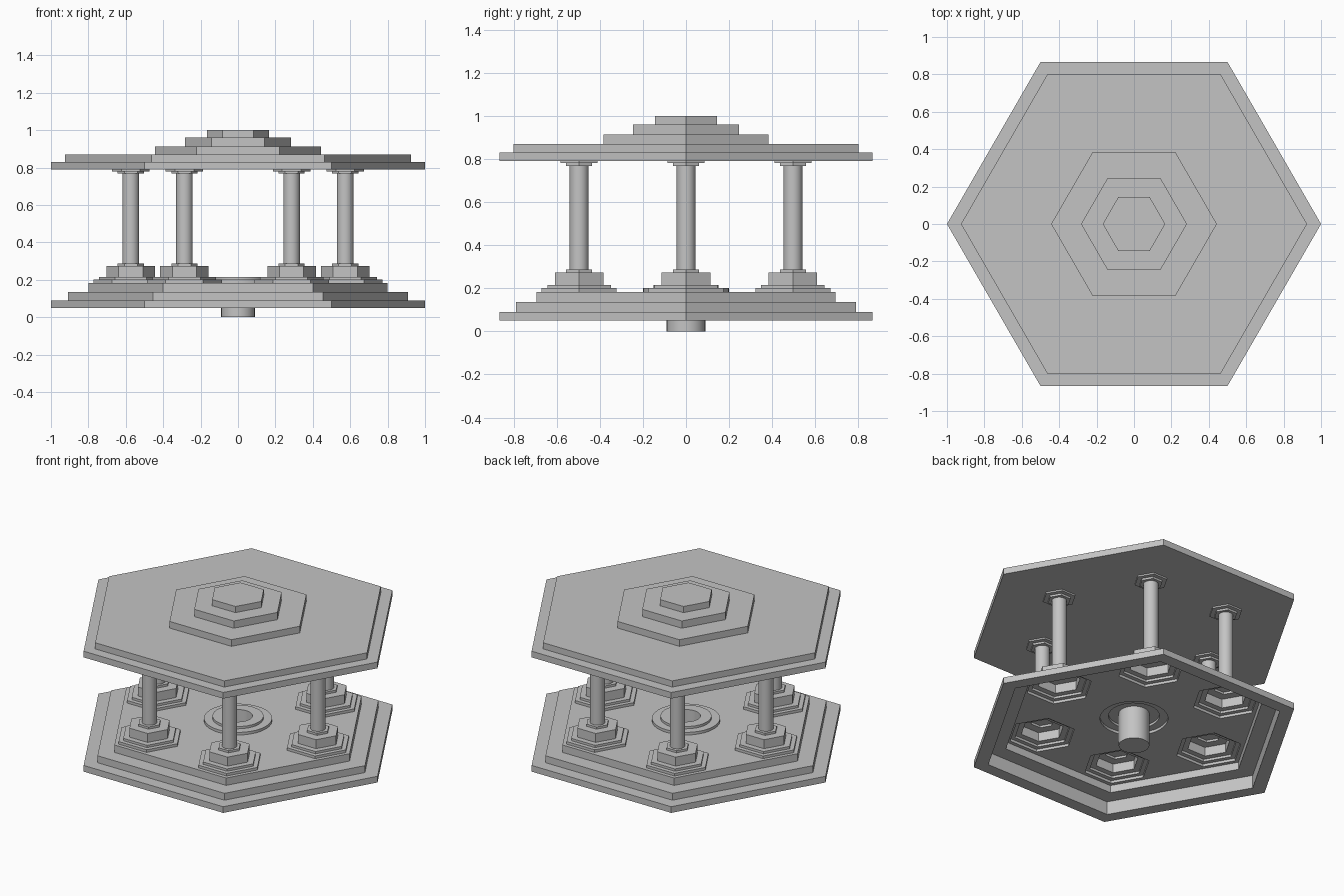
import bpy, bmesh
from math import cos, sin, pi, radians

cube = bpy.data.objects.get("Cube")
if cube:
    bpy.data.objects.remove(cube, do_unlink=True)

GREY = (0.55, 0.55, 0.55, 1)
stone = bpy.data.materials.new("stone grey")
stone.use_nodes = True
stone.diffuse_color = GREY
stone.node_tree.nodes["Principled BSDF"].inputs["Base Color"].default_value = GREY

HEX, ROUND = 6, 32


def finish(name, bm):
    mesh = bpy.data.meshes.new(name)
    bm.to_mesh(mesh)
    bm.free()
    mesh.materials.append(stone)
    for p in mesh.polygons:
        p.use_smooth = True
    mesh.set_sharp_from_angle(angle=radians(30))
    obj = bpy.data.objects.new(name, mesh)
    bpy.context.collection.objects.link(obj)
    return obj


def ring(bm, r, z, sides, x=0, y=0):
    return [bm.verts.new((x + r * cos(2 * pi * i / sides), y + r * sin(2 * pi * i / sides), z))
            for i in range(sides)]


def lathe(name, profile, sides, at=(0, 0), floor=False, cap=False):
    """Turn an (r, z) profile into a prism-like shell, optionally capped."""
    bm = bmesh.new()
    rings = [ring(bm, r, z, sides, *at) for r, z in profile]
    for a, b in zip(rings, rings[1:]):
        for i in range(sides):
            j = (i + 1) % sides
            bm.faces.new((a[i], a[j], b[j], b[i]))
    if floor:
        bm.faces.new(rings[0][::-1])
    if cap:
        bm.faces.new(rings[-1])
    bmesh.ops.remove_doubles(bm, verts=bm.verts, dist=0.0001)
    return finish(name, bm)


def steps(tiers, z):
    """Stepped profile from (radius, top height) tiers, starting at height z."""
    out = []
    for r, top in tiers:
        out += [(r, z), (r, top)]
        z = top
    return out


spots = [(0.573 * cos(k * pi / 3), 0.573 * sin(k * pi / 3)) for k in range(6)]

# Hollow stepped base: closed rim, then thin stepped walls
lathe("base_steps", [(0.91, 0.09), (0.91, 0.05)]
      + steps([(1, 0.09), (0.91, 0.135), (0.8, 0.183)], 0.05), HEX)

# Floor sheet with openings under each plinth and the central well
bm = bmesh.new()
loops = [ring(bm, 0.8, 0.183, HEX), ring(bm, 0.2, 0.183, ROUND)]
loops += [ring(bm, 0.2, 0.183, HEX, x, y) for x, y in spots]
edges = [bm.edges.new((l[i - 1], l[i])) for l in loops for i in range(len(l))]
bmesh.ops.triangle_fill(bm, use_beauty=True, use_dissolve=False, edges=edges, normal=(0, 0, 1))
for f in bm.faces:
    f.normal_update()
    if f.normal.z < 0:
        f.normal_flip()
finish("base_floor", bm)

# Central rim, open well and the post below it
lathe("well_rim", steps([(0.2, 0.2), (0.15, 0.215)], 0.183)
      + [(0.085, 0.215), (0.085, 0.01)], ROUND, cap=True)
lathe("well_post", [(0.09, 0), (0.09, 0.215)], ROUND, floor=True)

# Six columns: hollow hexagonal plinth, round shaft, hexagonal capital
for n, at in enumerate(spots, 1):
    lathe(f"plinth_{n}", steps([(0.2, 0.2), (0.17, 0.215), (0.13, 0.273), (0.07, 0.287)], 0.183),
          HEX, at, cap=True)
    lathe(f"shaft_{n}", [(0.044, 0.287), (0.044, 0.77)], ROUND, at)
    lathe(f"capital_{n}", steps([(0.07, 0.78), (0.1, 0.79)], 0.767), HEX, at, floor=True)

# Stepped roof
lathe("roof", steps([(1, 0.83), (0.925, 0.87), (0.443, 0.913), (0.283, 0.96), (0.167, 1)], 0.79),
      HEX, floor=True, cap=True)
